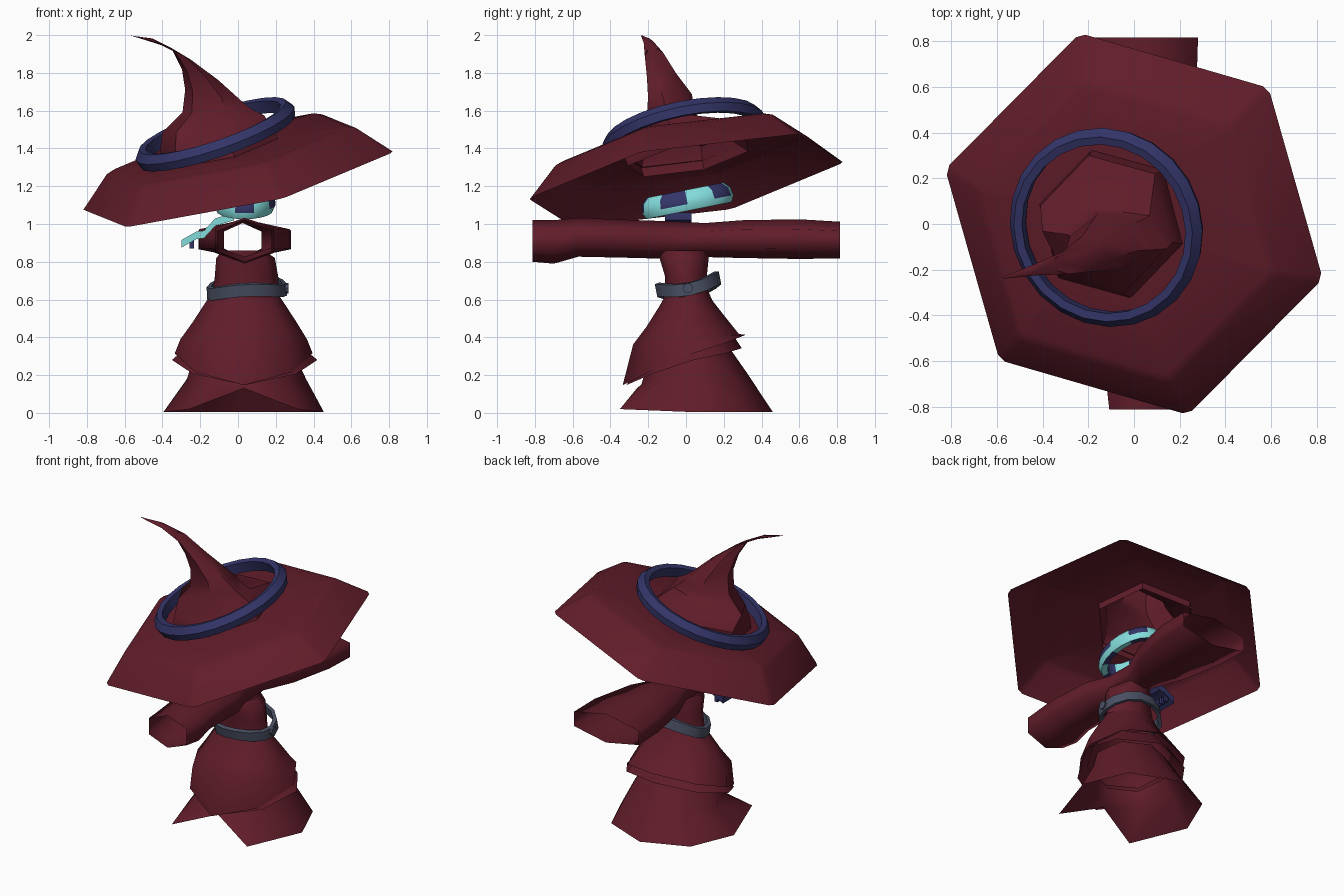
import bpy, math
from mathutils import Vector

if "Cube" in bpy.data.objects:
    bpy.data.objects.remove(bpy.data.objects["Cube"])


def material(name, rgb):
    m = bpy.data.materials.new(name)
    m.use_nodes = True
    m.diffuse_color = (*rgb, 1)
    m.node_tree.nodes["Principled BSDF"].inputs["Base Color"].default_value = (*rgb, 1)
    return m


RED = material("dark red cloth", (0.118, 0.012, 0.023))
NAVY = material("navy", (0.034, 0.035, 0.138))
TEAL = material("pale teal", (0.23, 0.72, 0.72))
GREY = material("slate grey", (0.068, 0.08, 0.125))


def make(name, verts, faces, mats, angle=50):
    me = bpy.data.meshes.new(name)
    me.from_pydata(verts, [], faces)
    me.validate()
    ob = bpy.data.objects.new(name, me)
    bpy.context.collection.objects.link(ob)
    for m in mats:
        me.materials.append(m)
    bpy.ops.object.select_all(action='DESELECT')
    ob.select_set(True)
    bpy.context.view_layer.objects.active = ob
    bpy.ops.object.mode_set(mode='EDIT')
    bpy.ops.mesh.select_all(action='SELECT')
    bpy.ops.mesh.normals_make_consistent(inside=False)
    bpy.ops.object.mode_set(mode='OBJECT')
    bpy.ops.object.shade_smooth_by_angle(angle=math.radians(angle))
    return ob


def regular(n, phase):
    return [phase + 360 * i / n for i in range(n)]


def tilted(center, normal):
    """Returns a function that places points of a level part on a tilted plane."""
    turn = Vector((0, 0, 1)).rotation_difference(Vector(normal))
    return lambda v: Vector(center) + turn @ v


def loft(name, rings, angles, mat, angle=50, adjust=None):
    """Open skin over rings of (cx, cy, cz, rx, ry, slope_x, slope_y)."""
    verts, n = [], len(angles)
    for cx, cy, cz, rx, ry, sx, sy in rings:
        for a in angles:
            x, y = rx * math.cos(math.radians(a)), ry * math.sin(math.radians(a))
            v = Vector((cx + x, cy + y, cz + sx * x + sy * y))
            verts.append(adjust(v) if adjust else v)
    faces = [(k * n + i, k * n + (i + 1) % n, (k + 1) * n + (i + 1) % n, (k + 1) * n + i)
             for k in range(len(rings) - 1) for i in range(n)]
    return make(name, verts, faces, [mat], angle)


def strap(name, rx, ry, profile, n, mat, place, sag=0):
    """Closed hoop; the profile lists (outward, up) offsets; sag drops its sides."""
    verts, p = [], len(profile)
    for a in regular(n, 0):
        c, s = math.cos(math.radians(a)), math.sin(math.radians(a))
        verts += [place(Vector(((rx + o) * c, (ry + o) * s, h - sag * c * c))) for o, h in profile]
    faces = [(i * p + j, i * p + (j + 1) % p, (i + 1) % n * p + (j + 1) % p, (i + 1) % n * p + j)
             for i in range(n) for j in range(p)]
    return make(name, verts, faces, [mat], 40)


# Hat brim: six corners, slightly clipped, on a tilted plane
corners = [a + d for a in regular(6, -15) for d in (-1.5, 1.5)]
loft("hat_brim", [
    (0, 0, 0, 0.86, 0.86, 0, 0),
    (0, 0, 0.16, 0.695, 0.695, 0, 0),
    (0, 0, 0.178, 0.65, 0.65, 0, 0),
    (-0.06, 0.03, 0.18, 0.32, 0.33, 0, 0),
], corners, RED, 65, tilted((0, 0, 1.23), (-0.236, -0.181, 1)))

# Hat crown: squat base reaching under the brim, folding into a bent cone
SX, SY = 0.236, 0.181
loft("hat_cone", [
    (-0.09, 0.01, 1.345, 0.32, 0.33, SX, SY),
    (-0.1, 0, 1.39, 0.325, 0.335, SX, SY),
    (-0.12, 0, 1.465, 0.3, 0.31, SX, SY),
    (-0.13, -0.07, 1.53, 0.28, 0.15, 0.18, 0.1),
    (-0.11, -0.08, 1.6, 0.19, 0.13, 0.05, 0.05),
    (-0.13, -0.085, 1.68, 0.155, 0.12, -0.2, 0),
    (-0.2, -0.13, 1.79, 0.1, 0.08, -0.3, 0),
    (-0.3, -0.17, 1.9, 0.055, 0.05, -0.6, 0),
    (-0.43, -0.2, 1.965, 0.022, 0.025, -0.8, 0),
    (-0.57, -0.235, 1.998, 0.003, 0.004, 0, 0),
], regular(6, -15), RED, 45)
strap("hat_band", 0.412, 0.412,
      [(-0.03, -0.035), (0.02, -0.045), (0.032, 0.0), (0, 0.042), (-0.035, 0.035)],
      24, NAVY, tilted((-0.122, -0.015, 1.48), (-0.34, -0.21, 1)))


# Sleeves: one open tube across the shoulders, lofted along the depth axis
def lay_down(v):
    return Vector((v.x, v.z, v.y))


loft("sleeves", [
    (0.035, 0.91, -0.812, 0.165, 0.11, 0, 0),
    (0.035, 0.905, -0.7, 0.18, 0.115, 0, 0),
    (0.035, 0.93, -0.57, 0.175, 0.103, 0, 0),
    (0.035, 0.92, -0.25, 0.165, 0.1, 0, 0),
    (0.025, 0.915, -0.1, 0.115, 0.1, 0, 0),
    (0.025, 0.915, 0.1, 0.115, 0.09, 0, 0),
    (0.03, 0.92, 0.3, 0.21, 0.1, 0, 0),
    (0.035, 0.92, 0.6, 0.275, 0.105, 0, 0),
    (0.035, 0.915, 0.815, 0.283, 0.097, 0, 0),
], regular(6, 90), RED, 100, lay_down)


# Robe: torso and the bell-shaped upper skirt with a tilted hem, pointed at the front
def pointed_hem(v):
    if v.z < 0.31 and abs(v.x - 0.03) > 0.33:
        v.y, v.z = v.y + 0.05, v.z + 0.035
    elif v.z < 0.23 and v.y < -0.2 and abs(v.x - 0.03) > 0.1:
        v.y, v.z = v.y + 0.045, v.z + 0.03
    return v


eight = regular(8, -90)
loft("torso", [
    (0.03, -0.01, 0.86, 0.11, 0.14, 0, 0),
    (0.04, -0.01, 0.82, 0.155, 0.13, 0, 0),
    (0.045, 0, 0.72, 0.168, 0.11, 0, 0),
    (0.04, 0, 0.6, 0.18, 0.12, 0, 0.1),
], eight, RED, 60)
loft("upper_skirt", [
    (0.035, 0.005, 0.64, 0.17, 0.11, 0, 0.1),
    (0.035, 0, 0.58, 0.21, 0.14, 0, 0.1),
    (0.035, 0, 0.48, 0.275, 0.21, 0, 0.12),
    (0.03, 0, 0.39, 0.335, 0.28, 0, 0.1),
    (0.03, -0.01, 0.28, 0.365, 0.325, 0, 0.41),
], eight, RED, 60, pointed_hem)
loft("middle_frill", [
    (0.035, 0, 0.36, 0.29, 0.23, 0, 0.35),
    (0.035, -0.01, 0.245, 0.385, 0.305, 0, 0.32),
], eight, RED, 60, pointed_hem)


# Lower skirt, its hem lifted into an opening at the front
def front_opening(v):
    if v.z < 0.06 and v.y < -0.34:
        v.y, v.z = -0.26, 0.13
    elif v.z < 0.06 and v.y < -0.2:
        v.x, v.y, v.z = v.x * 0.95, -0.35, 0.02
    return v


loft("lower_skirt", [
    (0.035, 0, 0.31, 0.265, 0.21, 0, 0.3),
    (0.045, 0.045, 0.18, 0.315, 0.28, 0, 0.1),
    (0.03, 0.045, 0.004, 0.425, 0.415, 0, 0),
], eight, RED, 60, front_opening)

# Belt and its round buckle
strap("belt", 0.2, 0.165, [(-0.012, -0.03), (0.012, -0.035), (0.012, 0.03), (-0.012, 0.035)],
      14, GREY, tilted((0.045, 0.01, 0.685), (-0.05, -0.2, 1)), 0.04)
bpy.ops.mesh.primitive_cylinder_add(vertices=8, radius=0.028, depth=0.025,
                                    location=(0.255, 0.01, 0.66), rotation=(0, math.pi / 2, 0))
buckle = bpy.context.object
buckle.name = "belt_buckle"
buckle.data.materials.append(GREY)

# Striped scarf around the neck, with a plain teal lower edge
section = [(-0.025, -0.05), (0.015, -0.055), (0.03, -0.02), (0.022, 0.025), (-0.01, 0.055), (-0.025, 0.05)]
scarf = strap("scarf", 0.135, 0.217, section, 20, TEAL, tilted((0.035, 0.005, 1.125), (0, -0.2, 1)))
scarf.data.materials.append(NAVY)
for f in scarf.data.polygons:
    segment, side = divmod(f.index, len(section))
    f.material_index = int(segment // 2 % 2 == 1 and side != 1)

# Scarf tail: a folded strip, teal along its front edge
path = [(-0.02, 1.06), (-0.12, 1.03), (-0.18, 0.965), (-0.22, 0.96), (-0.3, 0.915)]
verts = [(x, y, z + t) for x, z in path for y, t in ((-0.11, 0), (0.03, 0), (0.03, -0.04), (-0.11, -0.04))]
faces = [(4 * k + j, 4 * k + (j + 1) % 4, 4 * k + 4 + (j + 1) % 4, 4 * k + 4 + j)
         for k in range(len(path) - 1) for j in range(4)]
last = len(verts)
faces += [(0, 1, 2, 3), tuple(range(last - 4, last))]
tail = make("scarf_tail", verts, faces, [NAVY, TEAL], 30)
for f in tail.data.polygons:
    f.material_index = int(f.normal.y < -0.5)

# Fringe under the tail's end
for i in range(4):
    bpy.ops.mesh.primitive_cube_add(size=1, location=(-0.245, -0.09 + 0.035 * i, 0.895))
    tooth = bpy.context.object
    tooth.name = "scarf_fringe"
    tooth.scale = (0.025, 0.018, 0.05)
    tooth.data.materials.append(NAVY)
